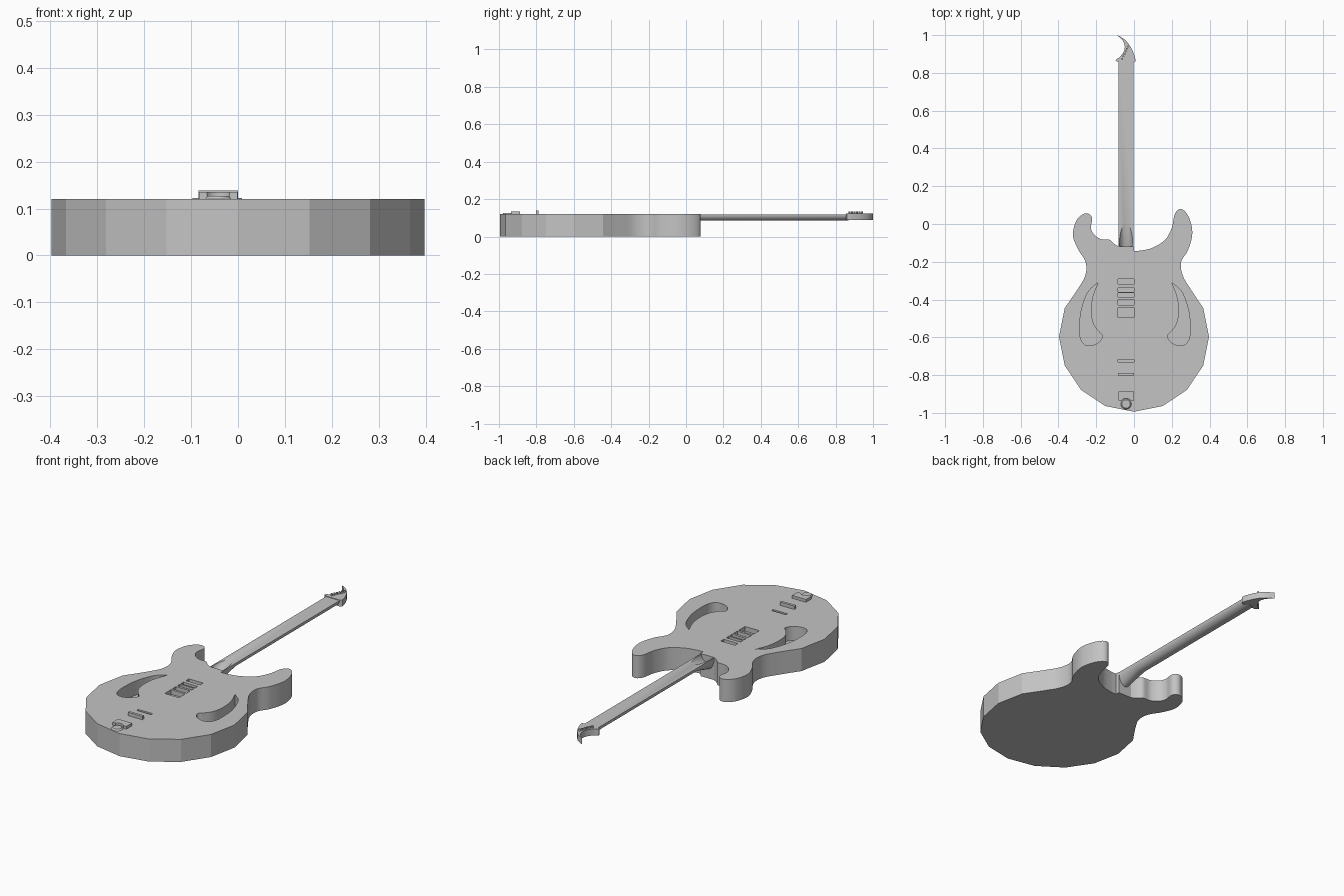
import bpy, bmesh, math
from mathutils import Vector

cube = bpy.data.objects.get("Cube")
if cube:
    bpy.data.objects.remove(cube)

grey = bpy.data.materials.new("plain grey")
grey.use_nodes = True
grey.diffuse_color = (0.55, 0.55, 0.55, 1)
grey.node_tree.nodes["Principled BSDF"].inputs["Base Color"].default_value = grey.diffuse_color

TOP = 0.12      # face of the body
MID = -0.042    # centre line of neck and hardware


def finish(name, bm):
    bmesh.ops.recalc_face_normals(bm, faces=bm.faces)
    mesh = bpy.data.meshes.new(name)
    bm.to_mesh(mesh)
    bm.free()
    mesh.materials.append(grey)
    obj = bpy.data.objects.new(name, mesh)
    bpy.context.collection.objects.link(obj)
    return obj


def smooth(obj, angle=20):
    bpy.ops.object.select_all(action='DESELECT')
    obj.select_set(True)
    bpy.context.view_layer.objects.active = obj
    bpy.ops.object.shade_smooth_by_angle(angle=math.radians(angle))


def spline(points, steps=6):
    """Catmull-Rom curve through the points, ends included."""
    p = [Vector(q) for q in points]
    p = [p[0]] + p + [p[-1]]
    out = []
    for a, b, c, d in zip(p, p[1:], p[2:], p[3:]):
        for i in range(steps):
            t = i / steps
            out.append(0.5 * (2 * b + (c - a) * t + (2 * a - 5 * b + 4 * c - d) * t * t
                              + (3 * b - a - 3 * c + d) * t ** 3))
    return out + [p[-1]]


def prism(name, outline, z0, z1):
    bm = bmesh.new()
    face = bm.faces.new([bm.verts.new((x, y, z0)) for x, y in outline])
    ext = bmesh.ops.extrude_face_region(bm, geom=[face])["geom"]
    bmesh.ops.translate(bm, verts=[v for v in ext if isinstance(v, bmesh.types.BMVert)],
                        vec=(0, 0, z1 - z0))
    return finish(name, bm)


def bar(name, y0, y1, z0, z1, half=0.042):
    return prism(name, [(MID - half, y0), (MID + half, y0), (MID + half, y1), (MID - half, y1)], z0, z1)


def cylinder(name, radius, depth, loc, rot=0, top=None, sides=32):
    bm = bmesh.new()
    bmesh.ops.create_cone(bm, cap_ends=True, segments=sides, radius1=radius,
                          radius2=radius if top is None else top, depth=depth)
    obj = finish(name, bm)
    obj.location, obj.rotation_euler.x = loc, rot
    return obj


def cut(obj, cutter):
    bpy.context.view_layer.update()
    cutter.hide_render = True
    mod = obj.modifiers.new("cut", 'BOOLEAN')
    mod.operation, mod.solver, mod.object = 'DIFFERENCE', 'EXACT', cutter
    bpy.context.view_layer.objects.active = obj
    bpy.ops.object.modifier_apply(modifier=mod.name)
    bpy.data.objects.remove(cutter)


# Body: faceted round lower bout, curved waist and two horns
bout = [Vector((0.397 * math.sin(math.radians(a)), -0.597 - 0.397 * math.cos(math.radians(a))))
        for a in [22.5 * i for i in range(-5, 6)]]
left_horn = spline([bout[-1], (0.3, -0.345), (0.257, -0.27), (0.25, -0.2), (0.285, -0.14),
                    (0.308, -0.06), (0.3, 0.01), (0.272, 0.065), (0.24, 0.078), (0.215, 0.05),
                    (0.2, -0.02), (0.165, -0.083), (0.1, -0.125), (0.04, -0.14), (0, -0.143)])
right_horn = spline([(-0.08, -0.12), (-0.105, -0.105), (-0.13, -0.083), (-0.175, -0.08),
                     (-0.212, -0.055), (-0.228, -0.02), (-0.222, 0.03), (-0.24, 0.054),
                     (-0.27, 0.052), (-0.307, 0.015), (-0.323, -0.06), (-0.298, -0.13),
                     (-0.257, -0.2), (-0.257, -0.27), (-0.295, -0.34), bout[0]])
body = prism("body", bout[:-1] + left_horn + [Vector((0, -0.12))] + right_horn[:-1], 0, TOP)

# Teardrop sound holes, mirrored
drop = spline([(0.195, -0.31), (0.248, -0.36), (0.282, -0.45), (0.292, -0.53), (0.289, -0.6),
               (0.267, -0.637), (0.23, -0.643), (0.19, -0.625), (0.172, -0.592), (0.19, -0.572),
               (0.22, -0.53), (0.232, -0.47), (0.225, -0.39), (0.195, -0.31)])[:-1]
for side in (1, -1):
    cut(body, prism("hole_cutter", [(side * p.x + 0.005, p.y) for p in drop], 0.045, 0.2))

# Pickup and bridge slots
for y0, y1 in [(-0.317, -0.292), (-0.359, -0.338), (-0.387, -0.366), (-0.43, -0.4),
               (-0.495, -0.442), (-0.73, -0.717)]:
    cut(body, bar("slot_cutter", y0, y1, 0.095, 0.2))
smooth(body)

# Bridge bar
bar("bridge", -0.803, -0.789, 0.11, 0.138)

# Tailpiece: block with a round notch and a low button in front
tail = bar("tailpiece", -0.935, -0.888, 0.11, 0.135, 0.041)
cut(tail, cylinder("notch_cutter", 0.03, 0.02, (MID, -0.953, 0.125)))
smooth(tail)
smooth(cylinder("tail_button", 0.029, 0.008, (MID, -0.953, 0.123), top=0.022))

# Neck: half-round loft, deepening into the heel
bm = bmesh.new()
rings = []
for y, deep in [(-0.12, 0.07), (0.0, 0.034), (0.87, 0.034)]:
    arc = [math.pi * i / 16 for i in range(17)]
    rings.append([bm.verts.new((MID + 0.04 * math.cos(a), y, 0.119 - deep * math.sin(a))) for a in arc])
for r, s in zip(rings, rings[1:]):
    for i in range(17):
        j = (i + 1) % 17
        bm.faces.new((r[i], r[j], s[j], s[i]))
bm.faces.new(rings[0])
bm.faces.new(rings[-1])
neck = finish("neck", bm)

# Sloping scoop where the neck meets the body
slope = math.atan(0.3)
cut(neck, cylinder("scoop_cutter", 0.036, 0.5, (MID, -0.12, 0.119), slope - math.pi / 2))
smooth(neck, 30)

# Crescent headstock
outer = spline([(-0.09, 1.0), (-0.05, 0.977), (-0.018, 0.938), (0.003, 0.89), (0.009, 0.862)])
inner = spline([(-0.08, 0.855), (-0.097, 0.868), (-0.072, 0.887), (-0.05, 0.925),
                (-0.056, 0.965), (-0.09, 1.0)])
smooth(prism("headstock", outer + [Vector((-0.003, 0.855))] + inner[:-1], 0.088, 0.122), 30)

# Tuning pegs in a row
for i in range(6):
    t = i / 5
    smooth(cylinder("tuning_peg", 0.005, 0.016,
                    (-0.062 + 0.03 * t, 0.875 + 0.065 * t, 0.125), sides=12), 40)
